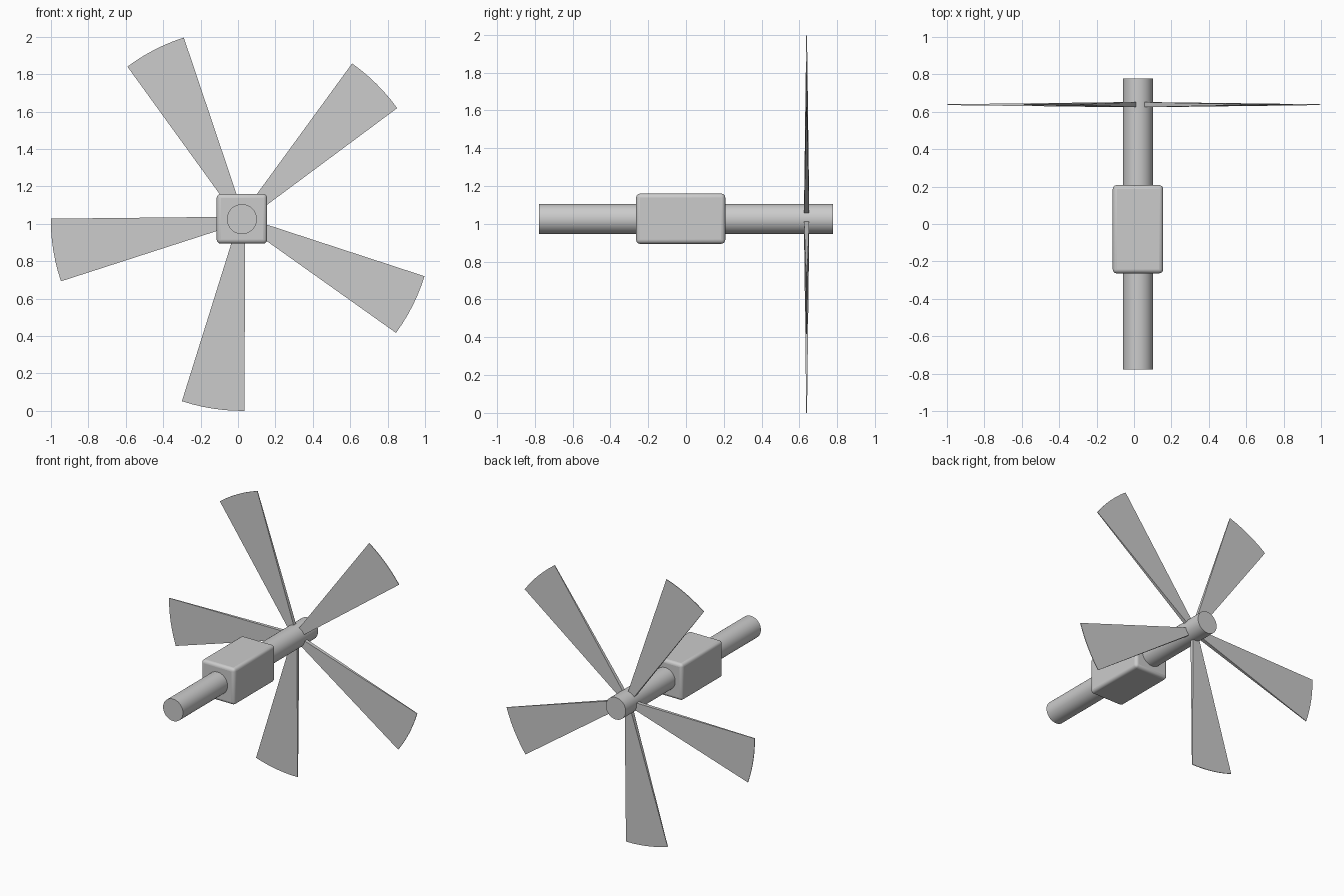
import bpy, bmesh
from math import sin, cos, pi, radians

if "Cube" in bpy.data.objects:
    bpy.data.objects.remove(bpy.data.objects["Cube"])

CX, CZ = 0.021, 1.022      # rotor axis
R = 1.022                  # blade tip radius
BLADE_Y = 0.638

# main shaft
bpy.ops.mesh.primitive_cylinder_add(vertices=64, radius=0.08, depth=1.555,
                                    location=(CX, 0, CZ + 0.003), rotation=(pi / 2, 0, 0))
shaft = bpy.context.object
shaft.name = "shaft"
bpy.ops.object.shade_smooth_by_angle()

# rounded housing block
bpy.ops.mesh.primitive_cube_add(size=1, location=(CX, -0.028, CZ + 0.005))
housing = bpy.context.object
housing.name = "housing"
housing.scale = (0.27, 0.472, 0.266)
bpy.ops.object.transform_apply(location=False, rotation=False, scale=True)
bevel = housing.modifiers.new("bevel", 'BEVEL')
bevel.width = 0.022
bevel.segments = 4
bpy.ops.object.shade_smooth_by_angle()


def half_thickness(s):
    return 0.0145 + (0.002 - 0.0145) * s / R


def make_blade_mesh():
    # wedge outline along local +x: narrow root, arced tip, thinning outwards
    half = radians(9.55)
    outline = [(0.03, 0.021), (0.03, -0.021)]
    outline += [(R * cos(a), R * sin(a)) for a in (half * (i / 3 - 1) for i in range(7))]
    bm = bmesh.new()
    front = [bm.verts.new((s, -half_thickness(s), w)) for s, w in outline]
    back = [bm.verts.new((s, half_thickness(s), w)) for s, w in outline]
    bm.faces.new(front)
    bm.faces.new(back[::-1])
    n = len(outline)
    for i in range(n):
        j = (i + 1) % n
        bm.faces.new((front[i], back[i], back[j], front[j]))
    bmesh.ops.recalc_face_normals(bm, faces=bm.faces)
    mesh = bpy.data.meshes.new("blade")
    bm.to_mesh(mesh)
    bm.free()
    return mesh


# five blades around the shaft
blade_mesh = make_blade_mesh()
for k in range(5):
    blade = bpy.data.objects.new(f"blade_{k + 1}", blade_mesh)
    blade.location = (CX, BLADE_Y, CZ)
    blade.rotation_euler = (0, -radians(-98.75 + 72 * k), 0)
    bpy.context.collection.objects.link(blade)
